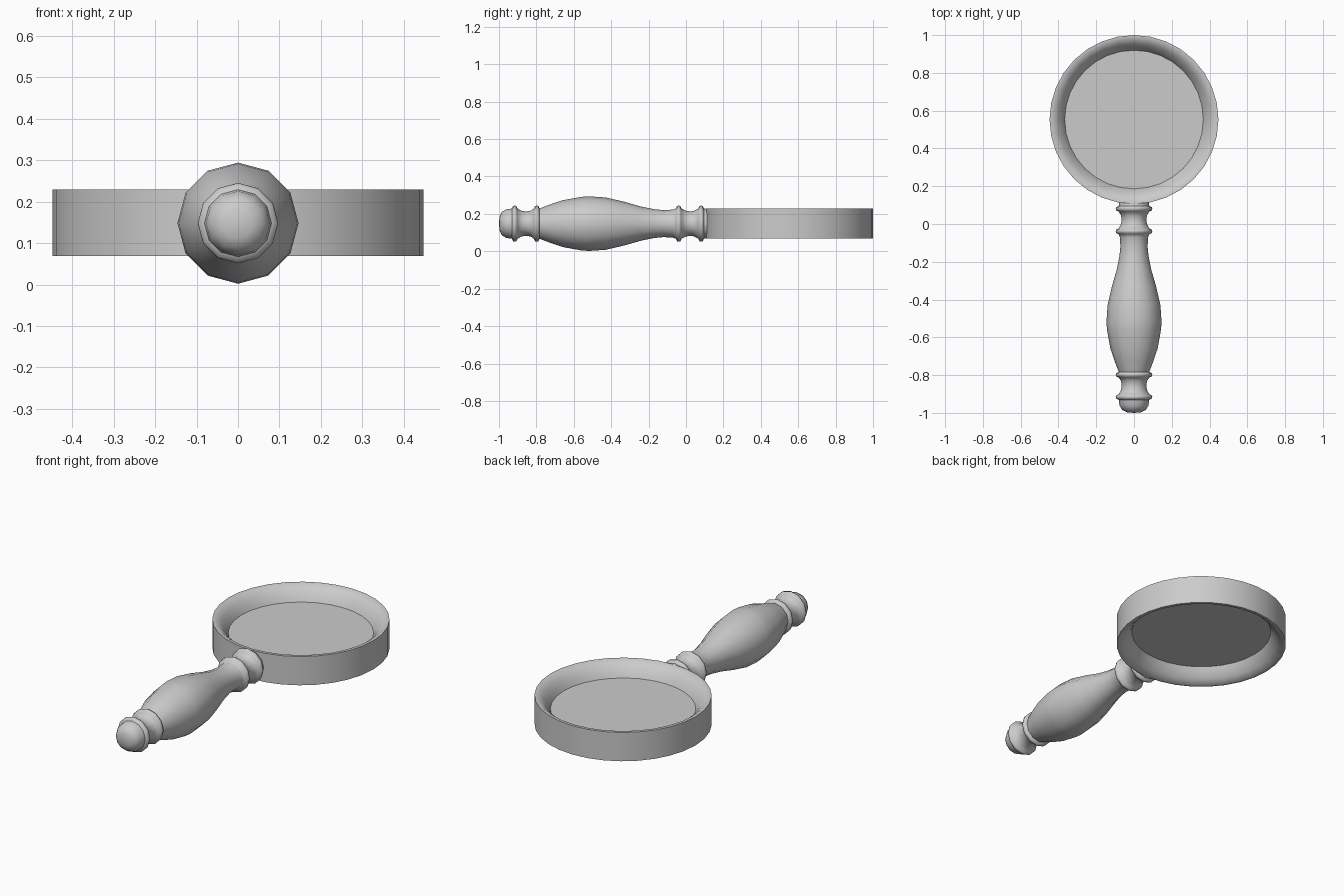
import bpy, bmesh, math
from mathutils import Matrix

if "Cube" in bpy.data.objects:
    bpy.data.objects.remove(bpy.data.objects["Cube"])

MID = 0.148      # height of the shared centre plane
RING_Y = 0.553   # centre of the lens frame


def lathe(name, profile, sides, matrix, closed=False, angle=50):
    """Revolve (radius, height) points around the local z axis."""
    bm = bmesh.new()
    rings = []
    for r, h in profile:
        if r == 0:
            rings.append([bm.verts.new((0, 0, h))] * sides)
        else:
            rings.append([bm.verts.new((r * math.cos(2 * math.pi * i / sides),
                                        r * math.sin(2 * math.pi * i / sides), h))
                          for i in range(sides)])
    pairs = list(zip(rings, rings[1:]))
    if closed:
        pairs.append((rings[-1], rings[0]))
    for a, b in pairs:
        for i in range(sides):
            j = (i + 1) % sides
            bm.faces.new(list(dict.fromkeys((a[i], a[j], b[j], b[i]))))
    bmesh.ops.recalc_face_normals(bm, faces=bm.faces)
    bm.transform(matrix)
    mesh = bpy.data.meshes.new(name)
    bm.to_mesh(mesh)
    bm.free()
    obj = bpy.data.objects.new(name, mesh)
    bpy.context.collection.objects.link(obj)
    bpy.ops.object.select_all(action='DESELECT')
    obj.select_set(True)
    bpy.context.view_layer.objects.active = obj
    bpy.ops.object.shade_smooth_by_angle(angle=math.radians(angle))
    return obj


# Lens frame: straight outer wall, rounded slopes running in to the lens
upper = [(0.447, 0.08), (0.43, 0.08), (0.402, 0.058), (0.378, 0.027)]
frame = upper + [(0.365, 0)] + [(r, -h) for r, h in reversed(upper)]
ring_place = Matrix.Translation((0, RING_Y, MID + 0.001))
lathe("lens_frame", frame, 32, ring_place, closed=True)

# Lens: thin glass disc held at mid-height
lathe("lens", [(0, 0.004), (0.37, 0.004), (0.37, -0.004), (0, -0.004)], 32, ring_place)


# Turned handle along y, with repeated raised beads
def bead(y):
    return [(0.081, y - 0.016), (0.094, y - 0.010), (0.097, y),
            (0.094, y + 0.008), (0.081, y + 0.014)]


handle = [(0, -1.0), (0.036, -0.997), (0.062, -0.985), (0.077, -0.96), (0.08, -0.935)]
handle += bead(-0.915)
handle += [(0.069, -0.88), (0.065, -0.855), (0.069, -0.83)]
handle += bead(-0.797)
handle += [(0.105, -0.72), (0.125, -0.66), (0.143, -0.56), (0.146, -0.52),
           (0.14, -0.43), (0.117, -0.33), (0.091, -0.24), (0.077, -0.17),
           (0.072, -0.12), (0.075, -0.07)]
handle += bead(-0.038)
handle += [(0.069, 0.0), (0.065, 0.022), (0.069, 0.045)]
handle += bead(0.082)
handle += [(0.078, 0.115), (0, 0.115)]
lathe("handle", handle, 12,
      Matrix.Translation((0, 0, MID)) @ Matrix.Rotation(-math.pi / 2, 4, 'X'))
